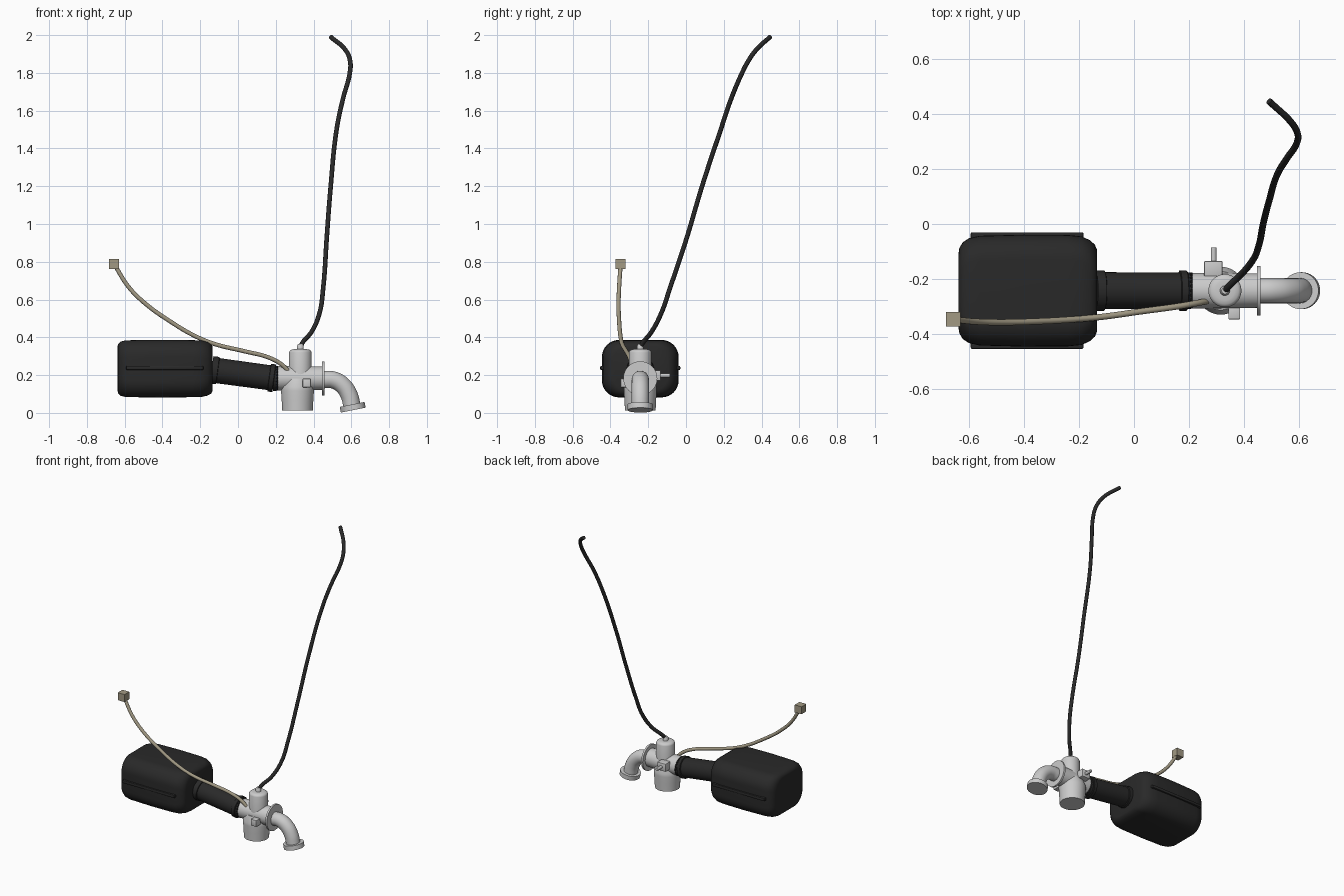
import bpy, bmesh, math
from mathutils import Vector

if "Cube" in bpy.data.objects:
    bpy.data.objects.remove(bpy.data.objects["Cube"])

Y = -0.242   # shared centre line of box, duct and carburettor


def material(name, rgb):
    m = bpy.data.materials.new(name)
    m.diffuse_color = (*rgb, 1)
    m.use_nodes = True
    m.node_tree.nodes["Principled BSDF"].inputs["Base Color"].default_value = m.diffuse_color
    return m


BLACK = material("black rubber", (0.022, 0.022, 0.022))
METAL = material("pale metal", (0.60, 0.60, 0.60))
BEIGE = material("beige hose", (0.36, 0.32, 0.23))


def finish(ob, mat, angle=35):
    ob.data.materials.clear()
    ob.data.materials.append(mat)
    bpy.ops.object.select_all(action='DESELECT')
    ob.select_set(True)
    bpy.context.view_layer.objects.active = ob
    bpy.ops.object.shade_smooth_by_angle(angle=math.radians(angle))
    return ob


def loft(name, rings, mat, angle=35):
    """Skin a list of equal-length point rings and cap both ends."""
    bm = bmesh.new()
    loops = [[bm.verts.new(p) for p in ring] for ring in rings]
    n = len(loops[0])
    for a, b in zip(loops, loops[1:]):
        for i in range(n):
            bm.faces.new((a[i], a[(i + 1) % n], b[(i + 1) % n], b[i]))
    bm.faces.new(loops[0])
    bm.faces.new(loops[-1])
    bmesh.ops.recalc_face_normals(bm, faces=bm.faces)
    me = bpy.data.meshes.new(name)
    bm.to_mesh(me)
    bm.free()
    ob = bpy.data.objects.new(name, me)
    bpy.context.collection.objects.link(ob)
    return finish(ob, mat, angle)


def lathe(name, origin, axis, profile, mat, n=40):
    """Turn (distance, radius) pairs about an axis."""
    o, d = Vector(origin), Vector(axis).normalized()
    u = d.orthogonal().normalized()
    v = d.cross(u)
    rings = []
    for t, r in profile:
        rings.append([o + d * t + (u * math.cos(a) + v * math.sin(a)) * r
                      for a in (2 * math.pi * i / n for i in range(n))])
    return loft(name, rings, mat)


def tube(name, points, radius, mat, sides=4, steps=8):
    """Round tube through points, turned into a mesh."""
    cu = bpy.data.curves.new(name, 'CURVE')
    cu.dimensions = '3D'
    cu.bevel_depth, cu.bevel_resolution = radius, sides
    cu.resolution_u, cu.use_fill_caps = steps, True
    sp = cu.splines.new('BEZIER')
    sp.bezier_points.add(len(points) - 1)
    for bp, p in zip(sp.bezier_points, points):
        bp.co = p
        bp.handle_left_type = bp.handle_right_type = 'AUTO'
    ob = bpy.data.objects.new(name, cu)
    bpy.context.collection.objects.link(ob)
    bpy.ops.object.select_all(action='DESELECT')
    ob.select_set(True)
    bpy.context.view_layer.objects.active = ob
    bpy.ops.object.convert(target='MESH')
    return finish(bpy.context.object, mat, 50)


def box(name, centre, size, mat, bevel=0.0):
    bpy.ops.mesh.primitive_cube_add(size=1, location=centre)
    ob = bpy.context.object
    ob.name = name
    ob.scale = size
    bpy.ops.object.transform_apply(location=False, rotation=False, scale=True)
    if bevel:
        m = ob.modifiers.new("bevel", 'BEVEL')
        m.width, m.segments = bevel, 2
        bpy.ops.object.modifier_apply(modifier=m.name)
    return finish(ob, mat)


def rounded_section(x, hy, hz, r, zc, k=8):
    """Rounded rectangle in the yz plane, with slightly bowed sides."""
    pts = []
    for q, (sy, sz) in enumerate(((1, 1), (-1, 1), (-1, -1), (1, -1))):
        for i in range(k + 1):
            a = math.pi / 2 * (q + i / k)
            pts.append((x, Y + sy * (hy - r) + r * math.cos(a),
                        zc + sz * (hz - r) + r * math.sin(a)))
    return pts


# air box, shaped from x sections: x, half width, half height
ZB = 0.234
sections = ((-0.637, 0.135, 0.120), (-0.634, 0.155, 0.132), (-0.622, 0.175, 0.143),
            (-0.600, 0.190, 0.149), (-0.560, 0.199, 0.151), (-0.400, 0.203, 0.152),
            (-0.240, 0.202, 0.151), (-0.190, 0.197, 0.149), (-0.160, 0.183, 0.142),
            (-0.142, 0.167, 0.132), (-0.135, 0.150, 0.118))
loft("air_box", [rounded_section(x, hy, hz, 0.09, ZB) for x, hy, hz in sections],
     BLACK, 45)
# side ribs of the air box
for name, s in (("front_rib", -1), ("back_rib", 1)):
    box(name, (-0.388, Y + s * 0.198, 0.238), (0.41, 0.028, 0.022), BLACK, 0.006)

# intake duct with a collar at each end
a, b = Vector((-0.14, Y, 0.228)), Vector((0.192, Y, 0.183))
L = (b - a).length
lathe("intake_duct", a, b - a,
      ((0, 0.073), (0.032, 0.073), (0.034, 0.067), (L - 0.028, 0.066),
       (L - 0.026, 0.074), (L - 0.003, 0.074), (L, 0.071)), BLACK)
# toothed cuff where the duct grips the metal
n = 48
cuff = []
for x, zig in ((0.185, 0), (0.2, 0.012)):
    cuff.append([(x + zig * (i % 2), Y + 0.066 * math.cos(2 * math.pi * i / n),
                  0.183 + 0.066 * math.sin(2 * math.pi * i / n)) for i in range(n)])
loft("toothed_cuff", cuff, BLACK)

# carburettor throat with its outlet flange
lathe("carburettor_throat", (0.188, Y, 0.183), (1, 0, 0),
      ((0, 0.0645), (0.20, 0.0635), (0.26, 0.062), (0.262, 0.062)), METAL)
lathe("outlet_flange", (0.446, Y, 0.183), (1, 0, 0), ((0, 0.09), (0.013, 0.09)), METAL)
# float bowl below
lathe("float_bowl", (0.315, Y, 0.012), (0, 0, 1),
      ((0, 0.081), (0.06, 0.084), (0.105, 0.087), (0.125, 0.087), (0.17, 0.07)), METAL)
# slide chamber and cable neck above
lathe("slide_chamber", (0.33, Y, 0.17), (0, 0, 1),
      ((0, 0.06), (0.150, 0.06), (0.158, 0.057), (0.164, 0.049), (0.167, 0.035),
       (0.168, 0.018)), METAL)
lathe("cable_neck", (0.33, Y, 0.33), (0, 0, 1),
      ((0, 0.018), (0.025, 0.018), (0.034, 0.012)), METAL, 20)
# fittings on either side
box("back_fitting", (0.288, Y + 0.08, 0.198), (0.066, 0.055, 0.055), METAL, 0.003)
lathe("back_spigot", (0.289, Y + 0.1, 0.198), (0, 1, 0),
      ((0, 0.0105), (0.056, 0.0105)), METAL, 20)
box("front_fitting", (0.364, Y - 0.078, 0.158), (0.043, 0.052, 0.046), METAL, 0.003)

# curved outlet pipe with tilted end flange
tube("outlet_pipe", [(0.45, Y, 0.176), (0.505, Y, 0.174), (0.555, Y, 0.145),
                     (0.588, Y, 0.095), (0.604, Y, 0.035)], 0.046, METAL, 9, 8)
lathe("pipe_flange", (0.604, Y, 0.045), (0.2, 0, -1),
      ((0, 0.067), (0.031, 0.067)), METAL)

# long black control cable
tube("control_cable", [(0.332, Y, 0.35), (0.342, -0.228, 0.372), (0.39, -0.182, 0.43),
                       (0.432, -0.13, 0.53), (0.451, -0.085, 0.66), (0.47, 0.005, 0.93),
                       (0.49, 0.082, 1.19), (0.522, 0.184, 1.5), (0.555, 0.238, 1.66),
                       (0.592, 0.297, 1.80), (0.594, 0.328, 1.86), (0.57, 0.37, 1.92),
                       (0.49, 0.446, 1.991)], 0.0122, BLACK)

# thin beige hose with a cube on its end
tube("breather_hose", [(-0.655, -0.346, 0.787), (-0.58, -0.354, 0.668),
                       (-0.49, -0.357, 0.578), (-0.36, -0.354, 0.485),
                       (-0.23, -0.347, 0.408), (-0.125, -0.338, 0.365),
                       (0.035, -0.316, 0.326), (0.16, -0.299, 0.294),
                       (0.23, -0.287, 0.257), (0.275, -0.278, 0.212)], 0.0112, BEIGE)
box("hose_end_cube", (-0.656, -0.346, 0.787), (0.053, 0.053, 0.053), BEIGE)
